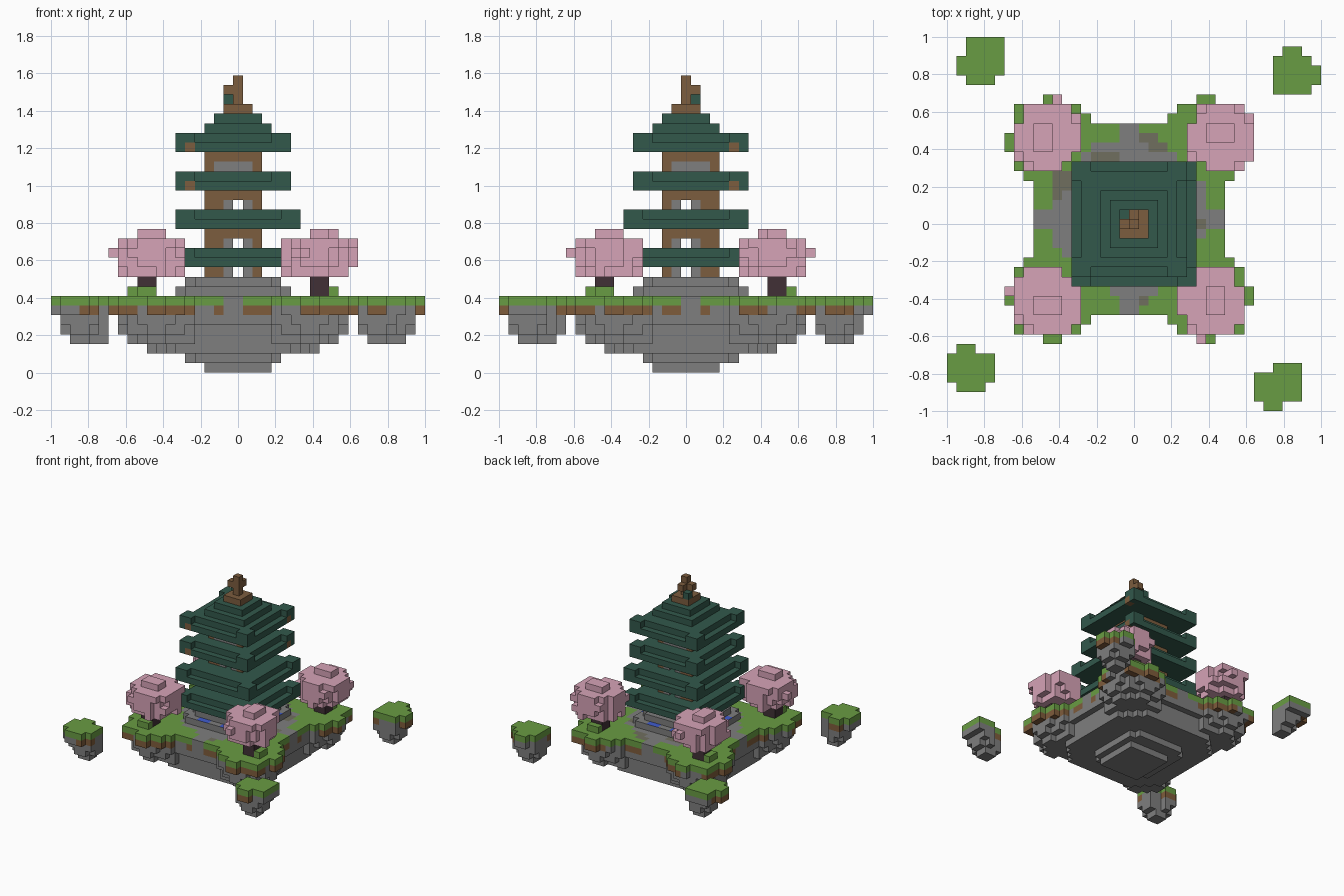
import bpy
import math
import random

random.seed(4)
V = 2 / 39  # edge of one cube

if "Cube" in bpy.data.objects:
    bpy.data.objects.remove(bpy.data.objects["Cube"])


def make_material(name, rgb):
    linear = [((c / 255 + 0.055) / 1.055) ** 2.4 for c in rgb] + [1]
    mat = bpy.data.materials.new(name)
    mat.use_nodes = True
    mat.diffuse_color = linear
    mat.node_tree.nodes["Principled BSDF"].inputs["Base Color"].default_value = linear
    return mat


MATS = {name: make_material(name, rgb) for name, rgb in {
    "grass": (105, 156, 67), "stone": (126, 126, 126), "dirt": (127, 92, 59),
    "worn_stone": (112, 110, 95), "water": (64, 92, 208), "wood": (124, 93, 62),
    "roof_green": (50, 88, 75), "bark": (65, 48, 54), "blossom": (214, 163, 183)}.items()}

SIDES = {
    (1, 0, 0): [(1, 0, 0), (1, 1, 0), (1, 1, 1), (1, 0, 1)],
    (0, 1, 0): [(1, 1, 0), (0, 1, 0), (0, 1, 1), (1, 1, 1)],
    (0, 0, 1): [(0, 0, 1), (1, 0, 1), (1, 1, 1), (0, 1, 1)],
}
for normal, quad in list(SIDES.items()):
    flipped = [tuple(1 - c if n else c for c, n in zip(p, normal)) for p in quad]
    SIDES[tuple(-n for n in normal)] = flipped[::-1]


def build(name, cells):
    """Skin a set of coloured cubes, keeping only the exposed faces."""
    verts, faces, slots = {}, [], []
    used = sorted(set(cells.values()) | {"stone"})
    for (i, j, k), colour in cells.items():
        for (dx, dy, dz), quad in SIDES.items():
            if (i + dx, j + dy, k + dz) in cells:
                continue
            faces.append([verts.setdefault((i + a, j + b, k + c), len(verts)) for a, b, c in quad])
            # pools show water only on top
            slots.append(used.index("stone" if colour == "water" and dz < 1 else colour))
    mesh = bpy.data.meshes.new(name)
    mesh.from_pydata([((x - 0.5) * V, (y - 0.5) * V, z * V) for x, y, z in verts], [], faces)
    for colour in used:
        mesh.materials.append(MATS[colour])
    for poly, slot in zip(mesh.polygons, slots):
        poly.material_index = slot
    obj = bpy.data.objects.new(name, mesh)
    bpy.context.collection.objects.link(obj)


def box(cells, i0, i1, j0, j1, k0, k1, colour):
    for i in range(i0, i1 + 1):
        for j in range(j0, j1 + 1):
            for k in range(k0, k1 + 1):
                cells[i, j, k] = colour


def layer(cells, k, test, colour):
    """Fill one level by a rule given in cubes from the island's middle."""
    for i in range(-15, 15):
        for j in range(-14, 16):
            x, y = i + 0.5, j - 0.5
            if test(x, y):
                cells[i, j, k] = colour(x, y) if callable(colour) else colour


def turn(cells, times):
    """Quarter turns about the island's middle."""
    for _ in range(times):
        cells = {(-j, i + 1, k): c for (i, j, k), c in cells.items()}
    return cells


# Main island: square with four round lobes, tapering to a stepped underside
def outline(x, y, inset=0):
    near, far = sorted((abs(x), abs(y)))
    square = far < (11 if near > 4 else 10) - inset * 0.6
    lobe = math.hypot(near - 8, far - 8) < 4.7 - inset
    return square or lobe or (near > 8 and far < 12 - inset)


def rounded(x, y):
    return (abs(x) ** 3.5 + abs(y) ** 3.5) ** (1 / 3.5)


def patch(x, y):
    return math.sin(x * 0.9 + y * 0.6) + math.sin(y * 1.1 - x * 0.5)


def ground(x, y):
    if min(abs(x), abs(y)) < 1 and rounded(x, y) > 8:
        return "stone"
    if math.hypot(x, y) < 8.3 + 0.4 * patch(x, y):
        return "worn_stone" if patch(x, y) > 0.9 else "stone"
    return "grass"


island = {}
box(island, -3, 3, -3, 3, 0, 0, "stone")
layer(island, 1, lambda x, y: rounded(x, y) < 5.2, "stone")
layer(island, 2, lambda x, y: rounded(x, y) < 9, "stone")
for k, inset in ((3, 2), (4, 1), (5, 0.7)):
    layer(island, k, lambda x, y: outline(x, y, inset), "stone")
layer(island, 6, outline,
      lambda x, y: "dirt" if patch(x, y) > -0.5 and min(abs(x), abs(y)) > 1 else "stone")
layer(island, 7, outline, ground)
build("island", island)

# Stepped plinth with small pools along each side
plinth = {}
layer(plinth, 8, lambda x, y: max(abs(x), abs(y)) < 6 and math.hypot(x, y) < 7.2,
      lambda x, y: "water" if 1 < min(abs(x), abs(y)) < 3 and max(abs(x), abs(y)) > 5 else "stone")
layer(plinth, 9, lambda x, y: max(abs(x), abs(y)) < 5 and math.hypot(x, y) < 5.8, "stone")
build("plinth", plinth)

# Storeys: hollow walls with corner posts, see-through middles and a top beam
for level, base in enumerate([10, 13, 17, 21]):
    walls = {}
    top = base if level == 0 else base + 1
    for k in range(base, top + 1):
        for i in range(-3, 3):
            for j in range(-2, 4):
                if i not in (-3, 2) and j not in (-2, 3):
                    continue
                post = i in (-3, 2) and j in (-2, 3)
                beam = k == top and level > 0
                jamb = level < 3 and (i == -2 or j == 2)
                if beam or post or level == 3 or 0 not in (i, j):
                    walls[i, j, k] = "wood" if beam or post or jamb else "stone"
    build(f"storey_{level + 1}", walls)

# Roofs: wide eaves, an inset upper course and upturned corners
for level, k in enumerate([11, 15, 19, 23]):
    roof = {}
    west, north = -6, 6
    east = 6 if level < 2 else 5
    south = -east
    box(roof, west, east, south, north, k, k, "roof_green")
    box(roof, west + 1, east - 1, south + 1, north - 1, k + 1, k + 1, "roof_green")
    for i, di in ((west, 1), (east, -1)):
        for j, dj in ((south, 1), (north, -1)):
            for corner in ((i, j), (i + di, j), (i, j + dj)):
                roof[*corner, k + 1] = "roof_green"
    if level > 1:
        roof[west + 1, south, k] = roof[east, north - 1, k] = "wood"
    build(f"roof_{level + 1}", roof)

# Roof cap and spire
cap = {}
box(cap, -3, 3, -3, 3, 25, 25, "roof_green")
box(cap, -2, 2, -2, 2, 26, 26, "roof_green")
build("roof_cap", cap)
spire = {}
box(spire, -1, 1, -1, 1, 27, 27, "wood")
box(spire, 0, 0, 0, 0, 28, 30, "wood")
spire[-1, 1, 28] = "roof_green"
spire[-1, 0, 29] = spire[0, 1, 29] = "wood"
build("spire", spire)

# Blossom trees on the four lobes
trunk = {}
box(trunk, 8, 9, 9, 10, 8, 9, "bark")
tuft = {}
box(tuft, 8, 9, 11, 11, 8, 8, "grass")
for n in range(4):
    canopy = {}
    for k, reach in zip(range(10, 14), [3.3, 3.8, 3.8, 3.7]):
        layer(canopy, k, lambda x, y: math.hypot(x - 8.5, y - 8.5)
              < reach - random.choice([0, 0.3, 0.5]), "blossom")
    box(canopy, 7, 9, 9, 10, 14, 14, "blossom")
    if n == 0:
        canopy = {(i + 1, j, k): c for (i, j, k), c in canopy.items()}
    else:
        box(canopy, 12, 12, 8, 8, 12, 12, "blossom")
    build(f"tree_trunk_{n + 1}", turn(trunk, n))
    build(f"grass_tuft_{n + 1}", turn(tuft, n))
    build(f"tree_blossom_{n + 1}", turn(canopy, n))

# Floating islets: middle of the rocky tip, back row, then each row's span going forward
ISLETS = {
    "back_left": (16.5, 15.5, 18, [(16, 17), (15, 18), (15, 19), (15, 19), (15, 18)]),
    "back_right": (-14.5, 16.5, 19, [(-17, -14), (-17, -14), (-18, -14), (-18, -14), (-17, -15)]),
    "front_right": (-16.5, -14.5, -13, [(-18, -17), (-19, -15), (-19, -15), (-19, -15), (-18, -16)]),
    "front_left": (14.5, -16.5, -15, [(15, 17), (13, 17), (13, 17), (13, 17), (14, 15)]),
}
for side, (tip_i, tip_j, back, rows) in ISLETS.items():
    islet = {}
    for row, (first, last) in enumerate(rows):
        for i in range(first, last + 1):
            j = back - row
            islet[i, j, 7] = "grass"
            islet[i, j, 6] = "dirt" if patch(i, j) > 0.4 else "stone"
            for k, reach in ((5, 2.2), (4, 1.9), (3, 0.9)):
                if math.hypot(i - tip_i, j - tip_j) < reach:
                    islet[i, j, k] = "stone"
    build(f"floating_islet_{side}", islet)
